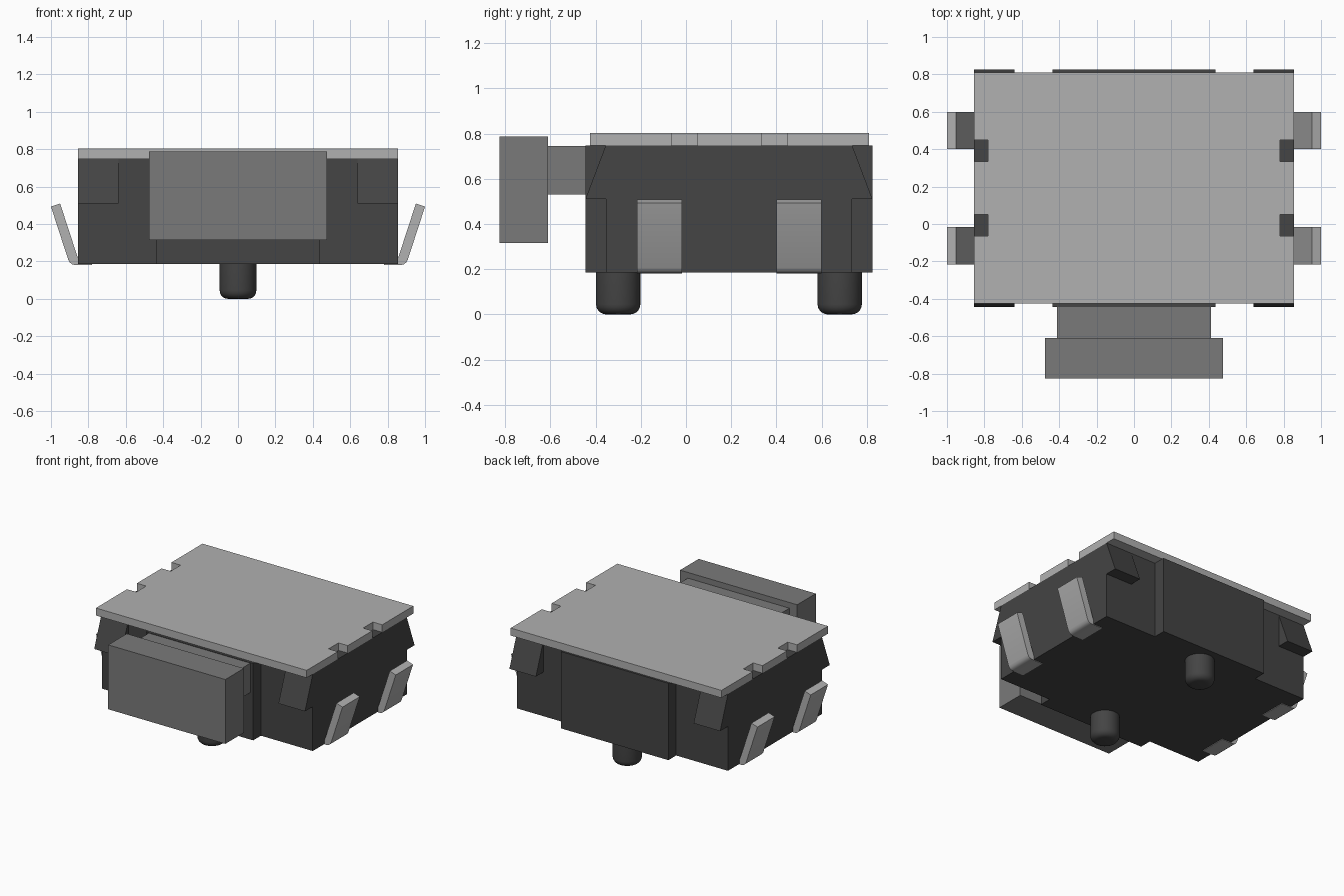
import bpy
import bmesh
from mathutils import Vector

cube = bpy.data.objects.get("Cube")
if cube:
    bpy.data.objects.remove(cube, do_unlink=True)


def material(name, v):
    m = bpy.data.materials.new(name)
    m.use_nodes = True
    m.diffuse_color = (v, v, v, 1)
    bsdf = m.node_tree.nodes["Principled BSDF"]
    bsdf.inputs["Base Color"].default_value = (v, v, v, 1)
    return m


DARK = material("dark plastic", 0.058)
GREY = material("grey plastic", 0.195)
METAL = material("light metal", 0.44)


def finish(name, bm, mat):
    bmesh.ops.recalc_face_normals(bm, faces=bm.faces)
    mesh = bpy.data.meshes.new(name)
    bm.to_mesh(mesh)
    bm.free()
    mesh.materials.append(mat)
    obj = bpy.data.objects.new(name, mesh)
    bpy.context.collection.objects.link(obj)
    return obj


def prism(name, outline, axis, lo, hi, mat):
    """Extrude a 2D outline along an axis (0=x, 1=y, 2=z) from lo to hi."""
    bm = bmesh.new()
    verts = []
    for p in outline:
        co = list(p)
        co.insert(axis, lo)
        verts.append(bm.verts.new(co))
    face = bm.faces.new(verts)
    step = Vector((0, 0, 0))
    step[axis] = hi - lo
    ext = bmesh.ops.extrude_face_region(bm, geom=[face], use_keep_orig=True)
    new = [g for g in ext["geom"] if isinstance(g, bmesh.types.BMVert)]
    bmesh.ops.translate(bm, verts=new, vec=step)
    return finish(name, bm, mat)


def block(name, x, y, z, mat):
    rect = [(x[0], y[0]), (x[1], y[0]), (x[1], y[1]), (x[0], y[1])]
    return prism(name, rect, 2, z[0], z[1], mat)


def smooth(obj):
    bpy.ops.object.select_all(action="DESELECT")
    obj.select_set(True)
    bpy.context.view_layer.objects.active = obj
    bpy.ops.object.shade_smooth_by_angle(angle=0.6)


W, MID = 0.855, 0.19          # half width and y centre of the housing
BASE, TOP = 0.185, 0.748      # housing bottom and top
INNER, OUTER = 0.545, 0.635   # half depths of recessed corners and centre bosses

# Housing with a raised boss at the middle of the front and back
half = [(W, -INNER), (W, INNER), (0.435, INNER), (0.435, OUTER)]
plan = [(0.435, -OUTER)] + [(0.435, -INNER)] + half
plan += [(-x, y) for x, y in reversed(plan)]
prism("housing", [(x, y + MID) for x, y in plan], 2, BASE, TOP, DARK)

# Snap hooks on the four corners, tapering toward the cover
for end, s in (("front", -1), ("back", 1)):
    wedge = [(MID + s * d, z) for d, z in
             ((INNER - 0.02, 0.51), (OUTER, 0.51), (INNER, TOP), (INNER - 0.02, TOP))]
    for side, lo, hi in (("left", 0.64, W), ("right", -W, -0.64)):
        prism(f"{end}_{side}_snap_hook", wedge, 0, lo, hi, DARK)

# Metal cover with two notches on each side
edge = [(W, -0.425)]
for a, b in ((-0.065, 0.05), (0.335, 0.45)):
    edge += [(W, a), (0.78, a), (0.78, b), (W, b)]
edge.append((W, 0.81))
edge += [(-x, y) for x, y in reversed(edge)]
prism("cover_plate", edge, 2, TOP, 0.803, METAL)

# Push button
block("button_stem", (-0.412, 0.412), (-0.62, -0.4), (0.53, 0.745), GREY)
block("button_cap", (-0.475, 0.475), (-0.825, -0.61), (0.315, 0.787), GREY)

# Bent terminals
strip = [(0.78, 0.181), (0.87, 0.181), (0.886, 0.184), (0.898, 0.193), (0.907, 0.207),
         (1.0, 0.493), (0.951, 0.509), (0.855, 0.215), (0.78, 0.215)]
for end, y0, y1 in (("front", -0.217, -0.017), ("back", 0.4, 0.6)):
    for side, s in (("left", 1), ("right", -1)):
        smooth(prism(f"{end}_{side}_terminal", [(s * x, z) for x, z in strip],
                     1, y0, y1, METAL))

# Locating pegs with rounded lower rims
for end, y in (("front", -0.3), ("back", 0.68)):
    bm = bmesh.new()
    bmesh.ops.create_cone(bm, cap_ends=True, segments=40, radius1=0.098,
                          radius2=0.098, depth=0.2)
    bmesh.ops.translate(bm, verts=bm.verts, vec=(0, y, 0.1))
    rim = [e for e in bm.edges if all(v.co.z < 0.01 for v in e.verts)]
    bmesh.ops.bevel(bm, geom=rim, offset=0.045, segments=5, profile=0.5,
                    affect="EDGES")
    smooth(finish(f"{end}_locating_peg", bm, DARK))
